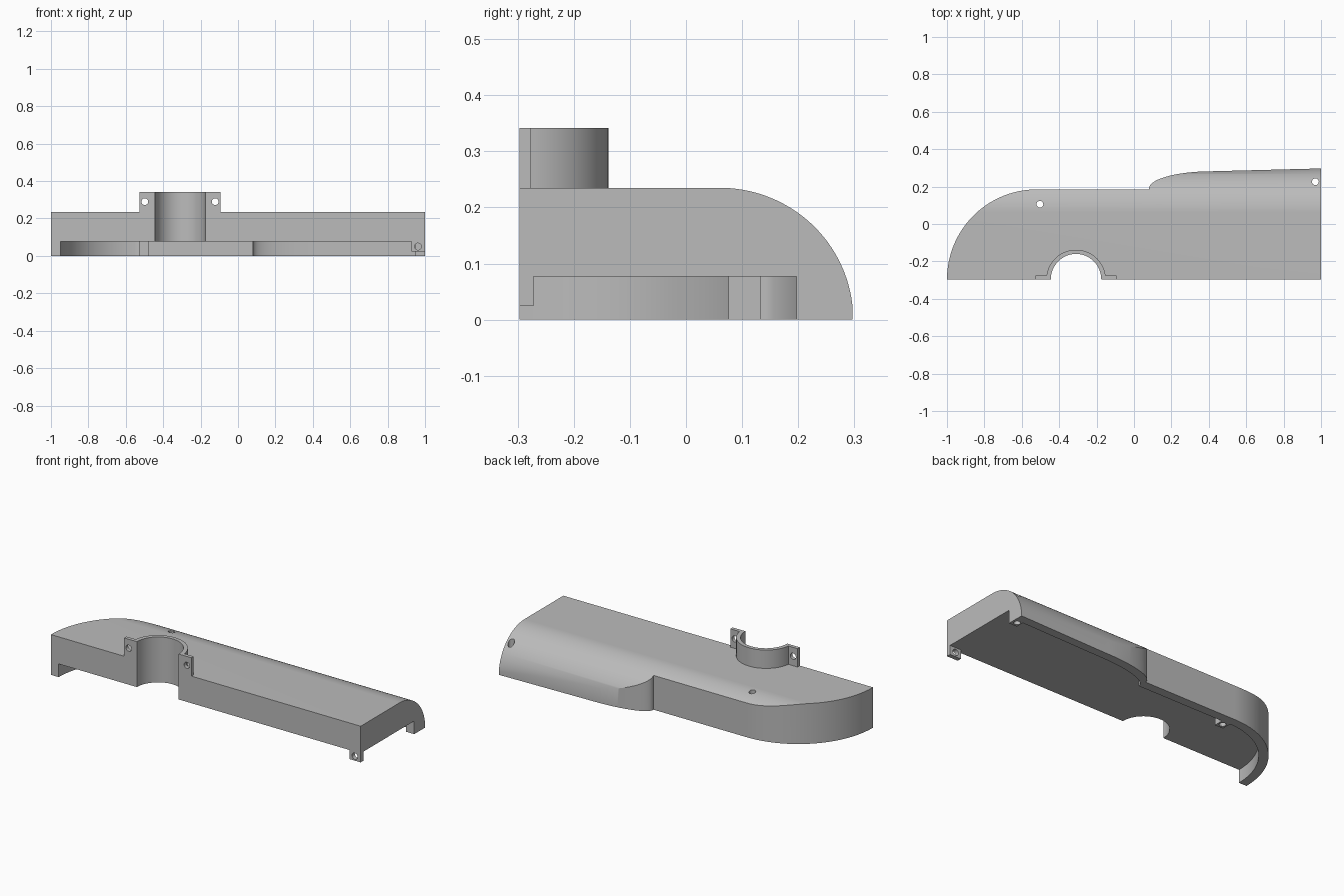
import bpy
import bmesh
from math import cos, sin, pi, radians
from mathutils import Matrix

cube = bpy.data.objects.get("Cube")
if cube:
    bpy.data.objects.remove(cube, do_unlink=True)

FRONT = -0.297
TOP = 0.235
CEILING = 0.077
COLLAR_X = -0.31

grey = bpy.data.materials.new("plain grey")
grey.use_nodes = True
grey.diffuse_color = (0.5, 0.5, 0.5, 1)
grey.node_tree.nodes["Principled BSDF"].inputs["Base Color"].default_value = (0.5, 0.5, 0.5, 1)


def prism(name, outline, low, high, axis="z"):
    """Closed outline pushed from low to high along z or x."""
    place = (lambda a, b, c: (a, b, c)) if axis == "z" else (lambda a, b, c: (c, a, b))
    bm = bmesh.new()
    face = bm.faces.new([bm.verts.new(place(a, b, low)) for a, b in outline])
    moved = bmesh.ops.extrude_face_region(bm, geom=[face])["geom"]
    verts = [v for v in moved if isinstance(v, bmesh.types.BMVert)]
    bmesh.ops.translate(bm, verts=verts, vec=place(0, 0, high - low))
    bmesh.ops.recalc_face_normals(bm, faces=bm.faces)
    return finish(name, bm)


def box(name, x0, x1, y0, y1, z0, z1):
    return prism(name, [(x0, y0), (x1, y0), (x1, y1), (x0, y1)], z0, z1)


def drill(name, x, y, z, along_y, depth):
    bm = bmesh.new()
    turn = Matrix.Rotation(pi / 2 if along_y else 0, 4, "X")
    bmesh.ops.create_cone(bm, cap_ends=True, segments=32, radius1=0.018, radius2=0.018,
                          depth=depth, matrix=Matrix.Translation((x, y, z)) @ turn)
    return finish(name, bm)


def finish(name, bm):
    mesh = bpy.data.meshes.new(name)
    bm.to_mesh(mesh)
    bm.free()
    mesh.materials.append(grey)
    ob = bpy.data.objects.new(name, mesh)
    bpy.context.collection.objects.link(ob)
    return ob


def combine(target, other, operation):
    """Apply a boolean and remove the helper."""
    mod = target.modifiers.new(operation, "BOOLEAN")
    mod.operation, mod.solver, mod.object = operation, "EXACT", other
    graph = bpy.context.evaluated_depsgraph_get()
    mesh = bpy.data.meshes.new_from_object(target.evaluated_get(graph))
    target.modifiers.clear()
    target.data = mesh
    bpy.data.objects.remove(other, do_unlink=True)


def arc(cx, cy, rx, ry, start, end, steps=40):
    turns = [radians(start + (end - start) * i / steps) for i in range(steps + 1)]
    return [(cx + rx * cos(t), cy + ry * sin(t)) for t in turns]


# Housing: plan shape crossed with the rounded end profile
plan = arc(-0.52, FRONT, 0.48, 0.482, 180, 90)
plan += arc(0.42, 0.19, 0.34, 0.092, 180, 90)
plan += [(1, 0.297), (1, FRONT)]
plan.insert(41, (0.08, 0.185))
housing = prism("housing", plan, 0, 0.3)
profile = [(-0.4, 0), (-0.4, TOP)] + arc(0.06, 0, 0.238, TOP, 90, 0, 48)
combine(housing, prism("end_profile", profile, -1.1, 1.1, "x"), "INTERSECT")

# Underside recess, leaving a rim and two screw bosses
recess = [(-0.95, -0.4)] + arc(-0.52, FRONT, 0.43, 0.43, 180, 92)
recess += [(-0.53, 0.131), (-0.53, 0.076), (-0.476, 0.076), (-0.476, 0.132)]
recess += arc(0.42, 0.132, 0.34, 0.1, 180, 90)
recess += [(0.948, 0.245), (0.948, 0.197), (1.1, 0.197), (1.1, -0.4)]
combine(housing, prism("recess", recess, -0.1, CEILING), "DIFFERENCE")

# Half collar with its two flanges, and the corner tab
collar = arc(COLLAR_X, FRONT, 0.159, 0.159, 180, 0, 48)
combine(housing, prism("collar", collar, 0.15, 0.342), "UNION")
for side in (-1, 1):
    a, b = sorted((COLLAR_X + side * 0.217, COLLAR_X + side * 0.145))
    combine(housing, box("flange", a, b, FRONT, -0.276, 0.15, 0.342), "UNION")
combine(housing, box("corner_tab", 0.928, 1, FRONT, -0.272, 0.024, 0.12), "UNION")

# Bore through the collar
bore = [(COLLAR_X - 0.135, -0.4)] + arc(COLLAR_X, FRONT, 0.135, 0.137, 180, 0, 48)
bore += [(COLLAR_X + 0.135, -0.4)]
combine(housing, prism("bore", bore, -0.1, 0.5), "DIFFERENCE")

# Screw holes
for side in (-1, 1):
    combine(housing, drill("flange_hole", COLLAR_X + side * 0.188, FRONT, 0.29, True, 0.1), "DIFFERENCE")
combine(housing, drill("tab_hole", 0.962, FRONT, 0.05, True, 0.1), "DIFFERENCE")
for x, y in ((-0.503, 0.106), (0.97, 0.226)):
    combine(housing, drill("boss_hole", x, y, 0.1, False, 0.6), "DIFFERENCE")

bpy.ops.object.select_all(action="DESELECT")
housing.select_set(True)
bpy.context.view_layer.objects.active = housing
bpy.ops.object.shade_smooth_by_angle(angle=radians(30))
